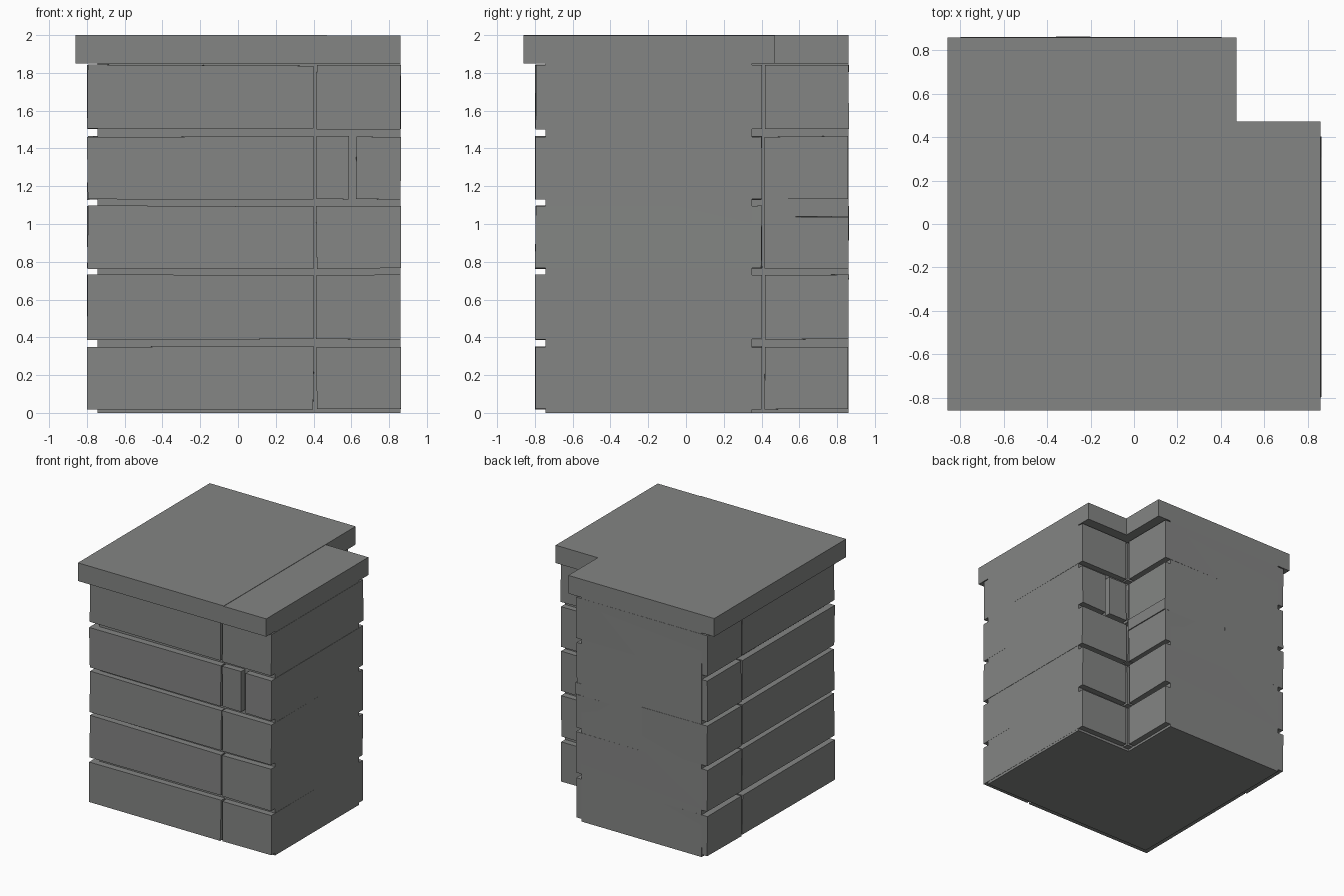
import bpy, bmesh, random
from mathutils import Vector

random.seed(4)
old = bpy.data.objects.get("Cube")
if old:
    bpy.data.objects.remove(old, do_unlink=True)

grey = bpy.data.materials.new("stone grey")
grey.use_nodes = True
colour = (0.23, 0.235, 0.23, 1)
grey.diffuse_color = colour
grey.node_tree.nodes["Principled BSDF"].inputs["Base Color"].default_value = colour

END = 0.86      # flush wall ends
OUT = -0.797    # outer stone faces
INN = 0.40      # inner stone faces
ARM = 0.415     # where the arm stones start


def finish(name, bm):
    bmesh.ops.recalc_face_normals(bm, faces=bm.faces)
    mesh = bpy.data.meshes.new(name)
    bm.to_mesh(mesh)
    bm.free()
    mesh.materials.append(grey)
    obj = bpy.data.objects.new(name, mesh)
    bpy.context.collection.objects.link(obj)
    return obj


def block(name, x, y, z, rough=0.0):
    """Box from ranges; rough skews the corners, keeping wall ends flat."""
    bm = bmesh.new()
    bmesh.ops.create_cube(bm, size=1)
    for v in bm.verts:
        p = Vector([r[0] if c < 0 else r[1] for c, r in zip(v.co, (x, y, z))])
        for i in range(3):
            if p[i] != END:
                p[i] += random.uniform(-rough, rough)
        v.co = p
    return finish(name, bm)


def l_slab(name, lo, inner, z0, z1):
    """L-shaped plan extruded upwards."""
    plan = [(lo, lo), (END, lo), (END, inner), (inner, inner), (inner, END), (lo, END)]
    bm = bmesh.new()
    face = bm.faces.new([bm.verts.new((a, b, z0)) for a, b in plan])
    top = bmesh.ops.extrude_face_region(bm, geom=[face])["geom"]
    verts = [g for g in top if isinstance(g, bmesh.types.BMVert)]
    bmesh.ops.translate(bm, verts=verts, vec=(0, 0, z1 - z0))
    return finish(name, bm)


# Recessed mortar core
l_slab("mortar_core", -0.745, 0.35, 0, 1.86)

# Courses of stone: corner pillar plus one arm each way
rows = [(0.02, 0.35), (0.39, 0.73), (0.765, 1.095), (1.13, 1.463), (1.503, 1.84)]
for i, z in enumerate(rows):
    n = i + 1
    block(f"corner_stone_{n}", (OUT, INN), (OUT, INN), z, 0.004)
    # side arm, with one course split in two
    spans = [(ARM, 0.585), (0.625, END)] if i == 3 else [(ARM, END)]
    for k, span in enumerate(spans):
        block(f"side_arm_stone_{n}_{k + 1}", span, (OUT, INN), z, 0.003)
    # back arm, with one lower stone on its inner side
    if i == 2:
        block("back_arm_outer_stone", (OUT, -0.2), (ARM, END), z, 0.003)
        block("back_arm_inner_stone", (-0.2, INN), (ARM, END), (z[0], 1.04), 0.002)
        block("back_arm_filler", (0, INN + 0.008), (ARM, END), (1.04, 1.135))
    else:
        block(f"back_arm_stone_{n}", (OUT, INN), (ARM, END), z, 0.003)

# Overhanging cap: square corner and two arms, one a hair lower at its seam
CAP, EDGE = -0.86, 0.472
block("cap_corner", (CAP, EDGE), (CAP, EDGE), (1.85, 2))
block("cap_side_arm", (EDGE, END), (CAP, EDGE), (1.85, 1.997))
block("cap_back_arm", (CAP, EDGE), (EDGE, END), (1.85, 2))
